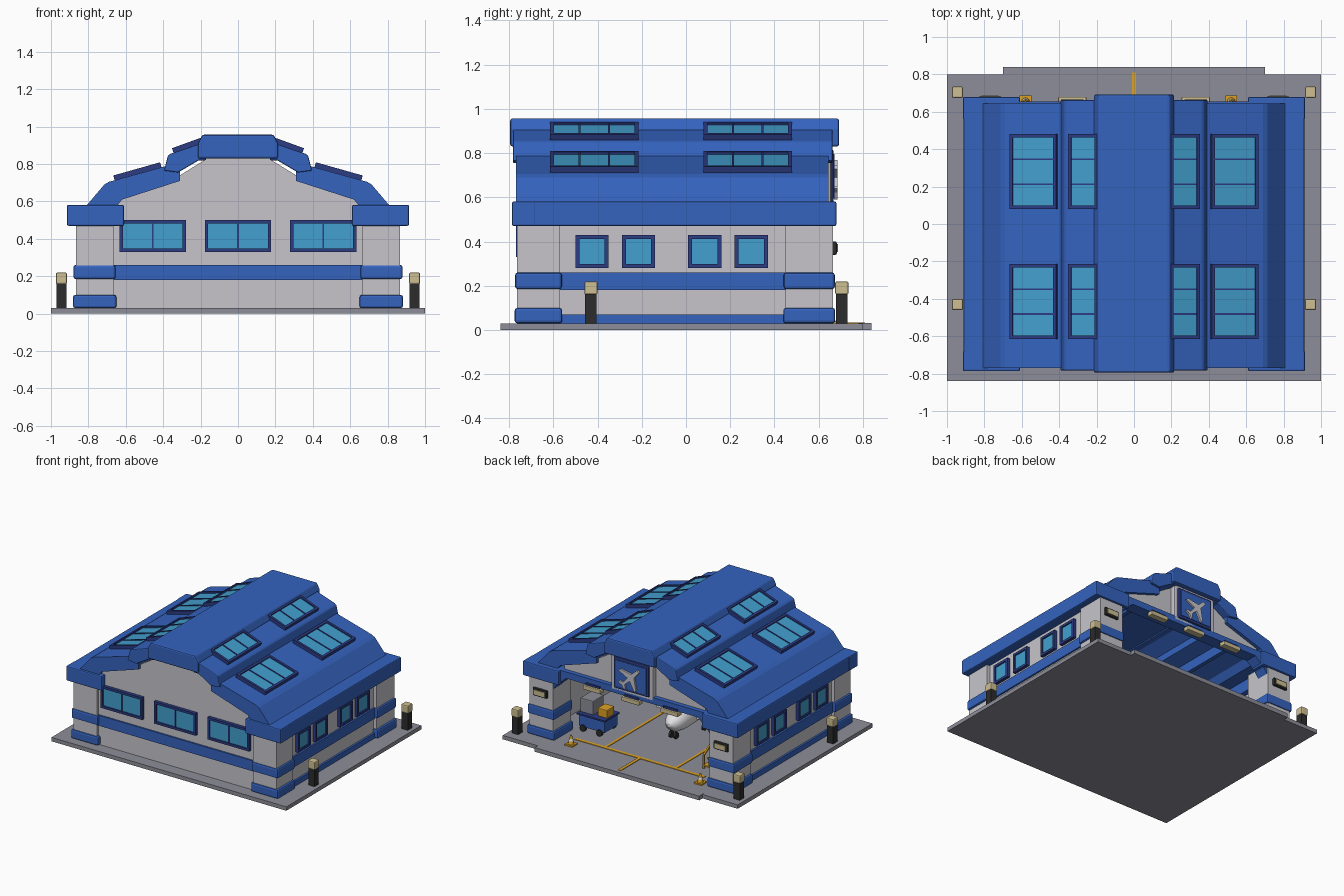
import bpy, bmesh, math
from mathutils import Matrix, Vector

if "Cube" in bpy.data.objects:
    bpy.data.objects.remove(bpy.data.objects["Cube"])


def material(name, r, g, b):
    m = bpy.data.materials.new(name)
    m.use_nodes = True
    m.diffuse_color = (r, g, b, 1)
    m.node_tree.nodes["Principled BSDF"].inputs["Base Color"].default_value = (r, g, b, 1)
    return m


BLUE = material("roof blue", .035, .125, .52)
NAVY = material("frame navy", .025, .045, .23)
GLASS = material("window glass", .055, .35, .62)
WALL = material("wall grey", .57, .56, .60)
CONCRETE = material("concrete", .27, .27, .32)
BLACK = material("black", .025, .025, .025)
TAN = material("lamp tan", .62, .52, .29)
YELLOW = material("safety yellow", .72, .36, .02)
WHITE = material("aircraft white", .8, .8, .82)


def finish(name, bm, mats, bevel=0):
    bmesh.ops.recalc_face_normals(bm, faces=bm.faces)
    me = bpy.data.meshes.new(name)
    bm.to_mesh(me)
    bm.free()
    ob = bpy.data.objects.new(name, me)
    bpy.context.collection.objects.link(ob)
    for m in mats:
        me.materials.append(m)
    if bevel:
        mod = ob.modifiers.new("edge", "BEVEL")
        mod.width, mod.segments = bevel, 2
    return ob


def add_box(bm, size, center, index=0):
    r = bmesh.ops.create_cube(bm, size=1, matrix=Matrix.Translation(center) @ Matrix.Diagonal((*size, 1)))
    for v in r["verts"]:
        for f in v.link_faces:
            f.material_index = index


def box(name, x, y, z, mat, bevel=0):
    bm = bmesh.new()
    add_box(bm, [abs(a[1] - a[0]) for a in (x, y, z)], [(a[0] + a[1]) / 2 for a in (x, y, z)])
    return finish(name, bm, [mat], bevel)


def prism(name, pts, y0, y1, mat, bevel=0):
    """Extrude an (x, z) outline along y."""
    bm = bmesh.new()
    face = bm.faces.new([bm.verts.new((x, y0, z)) for x, z in pts])
    r = bmesh.ops.extrude_face_region(bm, geom=[face])
    verts = [g for g in r["geom"] if isinstance(g, bmesh.types.BMVert)]
    bmesh.ops.translate(bm, verts=verts, vec=(0, y1 - y0, 0))
    return finish(name, bm, [mat], bevel)


def mirrored(pts):
    return pts + [(-x, z) for x, z in reversed(pts)]


def lathe(name, profile, origin, axis, mat, sides=16):
    """Revolve (radius, height) points around an axis."""
    bm = bmesh.new()
    rings = [[bm.verts.new((r * math.cos(2 * math.pi * i / sides), r * math.sin(2 * math.pi * i / sides), h))
              for i in range(sides)] for r, h in profile]
    for a, b in zip(rings, rings[1:]):
        for i in range(sides):
            j = (i + 1) % sides
            bm.faces.new((a[i], a[j], b[j], b[i]))
    bm.faces.new(rings[0])
    bm.faces.new(rings[-1])
    bm.transform(Matrix.Translation(origin) @ Vector(axis).to_track_quat("Z", "Y").to_matrix().to_4x4())
    for f in bm.faces:
        f.smooth = len(f.verts) == 4
    return finish(name, bm, [mat])


def window(name, w, h, panes, pos, yaw, tilt):
    """Framed window facing out of a wall or up from a roof slope."""
    bm, t = bmesh.new(), .018
    add_box(bm, (w - t, h - t, .03), (0, 0, 0), 1)
    for s in (-1, 1):
        add_box(bm, (w, t, .05), (0, s * (h - t) / 2, 0))
        add_box(bm, (t, h, .05), (s * (w - t) / 2, 0, 0))
    for i in range(1, panes):
        add_box(bm, (.009, h - t, .04), (-w / 2 + w * i / panes, 0, 0))
    bm.transform(Matrix.Translation(pos) @ Matrix.Rotation(math.radians(yaw), 4, "Z")
                 @ Matrix.Rotation(tilt, 4, "X"))
    return finish(name, bm, [NAVY, GLASS])


# Ground and floor markings
box("ground_slab", (-1, 1), (-.84, .80), (0, .03), CONCRETE)
box("entry_apron", (-.70, .70), (.78, .84), (0, .032), CONCRETE)
box("floor_line_cross", (-.55, .55), (.545, .57), (.03, .034), YELLOW)
box("floor_line_centre", (-.012, .012), (.56, .81), (.03, .035), YELLOW)
for s in (-1, 1):
    box("floor_line_side", (s * .29, s * .31), (-.3, .55), (.03, .034), YELLOW)

# Front wall, rear gable and door header
gable = [(.60, .62), (.31, .74), (.18, .82), (.18, .87)]
prism("front_wall", mirrored([(.84, .03), (.84, .55)] + gable), -.745, -.71, WALL)
box("front_wall_band", (-.7, .7), (-.757, -.74), (.18, .26), BLUE)
prism("rear_gable", mirrored([(.60, .54)] + gable), .58, .62, WALL)
prism("door_header", [(-.68, .40), (-.68, .58), (.68, .58), (.68, .40), (.64, .46), (.56, .53), (-.56, .53),
                      (-.64, .46)], .56, .655, BLUE)
for x in (-.455, 0, .455):
    window("front_window", .355, .17, 2, (x, -.745, .415), 0, math.pi / 2)

# Sides, corner pillars, eaves and roof steps
slope_low, slope_mid = math.atan2(.11, .39), math.atan2(.06, .165)
for s in (-1, 1):
    box("side_wall", (s * .80, s * .84), (-.74, .6), (.03, .52), WALL)
    box("side_band", (s * .82, s * .853), (-.6, .5), (.18, .26), BLUE)
    box("side_base_strip", (s * .82, s * .855), (-.6, .5), (.03, .07), BLUE)
    for y in (-.425, -.215, .085, .295):
        window("side_window", .15, .15, 1, (s * .84, y, .355), s * 90, math.pi / 2)
    for y0, y1 in ((-.765, -.57), (.45, .665)):
        box("corner_pillar", (s * .665, s * .865), (y0, y1), (.03, .5), WALL)
        box("pillar_base", (s * .65, s * .882), (y0 - .01, y1 + .01), (.03, .10), BLUE, .012)
        box("pillar_band", (s * .655, s * .88), (y0 - .008, y1 + .008), (.185, .26), BLUE, .012)
    box("eave_beam", (s * .76, s * .912), (-.775, .665), (.47, .582), BLUE, .008)
    box("eave_front_return", (s * .61, s * .915), (-.787, -.68), (.47, .582), BLUE, .008)
    box("eave_rear_return", (s * .61, s * .915), (.56, .68), (.47, .582), BLUE, .008)
    low = [(.83, .56), (.80, .59), (.715, .69), (.69, .705), (.31, .81), (.31, .71), (.62, .61), (.66, .56)]
    prism("lower_roof", [(s * x, z) for x, z in low], -.77, .645, BLUE)
    mid = [(.395, .765), (.375, .845), (.36, .855), (.17, .92), (.17, .82), (.21, .82), (.32, .755)]
    prism("middle_roof", [(s * x, z) for x, z in mid], -.783, .663, BLUE, .006)
    box("ceiling_beam", (s * .42, s * .45), (-.72, .58), (.6, .69), BLUE)
    for y in (-.415, .28):
        window("lower_skylight", .40, .26, 3, (s * .535, y, .75), s * 90, slope_low)
        window("upper_skylight", .40, .17, 3, (s * .265, y, .89), s * 90, slope_mid)
prism("ridge_cap", mirrored([(.215, .83), (.215, .91), (.19, .957)]), -.795, .692, BLUE, .01)

# Rear sign with an aircraft shape
box("sign_backing", (-.18, .18), (.60, .655), (.55, .84), WALL, .008)
box("sign_frame", (-.15, .15), (.62, .668), (.575, .815), NAVY, .008)
box("sign_panel", (-.13, .13), (.63, .672), (.595, .795), BLUE)
half = [(.012, .10), (.016, .035), (.095, -.02), (.095, -.04), (.014, -.015), (.010, -.07), (.035, -.09),
        (.035, -.105), (0, -.095)]
shape = prism("sign_aircraft", half + [(-x, z) for x, z in reversed(half[:-1])], 0, .016, WALL)
shape.location, shape.rotation_euler = (0, .67, .69), (0, -math.pi / 4, 0)

# Lamps
for x in (-.33, 0, .33):
    box("header_lamp_mount", (x - .06, x + .06), (.63, .665), (.525, .545), NAVY)
    box("header_lamp", (x - .075, x + .075), (.63, .68), (.498, .53), TAN, .005)
for s in (-1, 1):
    box("pillar_lamp_frame", (s * .71, s * .83), (.66, .682), (.34, .40), BLACK, .006)
    box("pillar_lamp", (s * .725, s * .815), (.66, .688), (.352, .388), TAN)
    for y in (-.43, .705):
        box("bollard_post", (s * .918, s * .97), (y - .026, y + .026), (.03, .165), BLACK)
        box("bollard_lamp", (s * .914, s * .974), (y - .03, y + .03), (.16, .22), TAN, .008)

# Traffic cones
for x in (-.58, .52):
    box("cone_base", (x - .032, x + .032), (.622, .686), (.03, .04), YELLOW)
    lathe("cone_body", [(.022, 0), (.006, .065)], (x, .654, .04), (0, 0, 1), YELLOW, 12)
    lathe("cone_stripe", [(.0175, 0), (.0135, .018)], (x, .654, .062), (0, 0, 1), WHITE, 12)

# Cargo cart
box("cart_bed", (.40, .62), (.26, .42), (.06, .15), BLUE, .006)
box("cart_top", (.39, .63), (.25, .43), (.15, .162), NAVY)
for x in (.44, .58):
    for y in (.25, .41):
        lathe("cart_wheel", [(.025, 0), (.025, .02)], (x, y, .055), (0, 1, 0), BLACK, 12)
box("grey_crate", (.51, .62), (.27, .40), (.162, .27), CONCRETE, .005)
box("yellow_crate", (.40, .48), (.30, .39), (.162, .225), YELLOW, .005)

# Yellow access steps
for i in range(5):
    box("step_tread", (-.56, -.46), (.40 - .05 * i, .45 - .05 * i), (.05 + .035 * i, .06 + .035 * i), YELLOW)
for x in (-.56, -.46):
    for y in (.44, .20):
        top = .13 if y > .3 else .29
        box("step_post", (x - .006, x + .006), (y - .006, y + .006), (.03, top), YELLOW)
    rail = box("step_rail", (-.006, .006), (-.144, .144), (-.006, .006), YELLOW)
    rail.location, rail.rotation_euler = (x, .32, .21), (-math.atan2(.16, .24), 0, 0)

# Parked aircraft
lathe("fuselage", [(.015, -.45), (.045, -.30), (.075, -.12), (.08, .08), (.07, .15), (.045, .19), (.015, .21)],
      (0, 0, .15), (0, 1, 0), WHITE)
box("wing", (-.27, .27), (-.14, -.02), (.13, .145), WHITE)
box("tail_plane", (-.13, .13), (-.44, -.36), (.165, .175), WHITE)
box("tail_fin", (-.008, .008), (-.44, -.35), (.16, .29), BLUE)
for x, y in ((-.02, .15), (.02, .15), (-.1, -.08), (.1, -.08)):
    lathe("landing_wheel", [(.024, -.009), (.024, .009)], (x, y, .054), (1, 0, 0), BLACK, 12)
    box("landing_strut", (x - .006, x + .006), (y - .006, y + .006), (.054, .13), BLACK)
